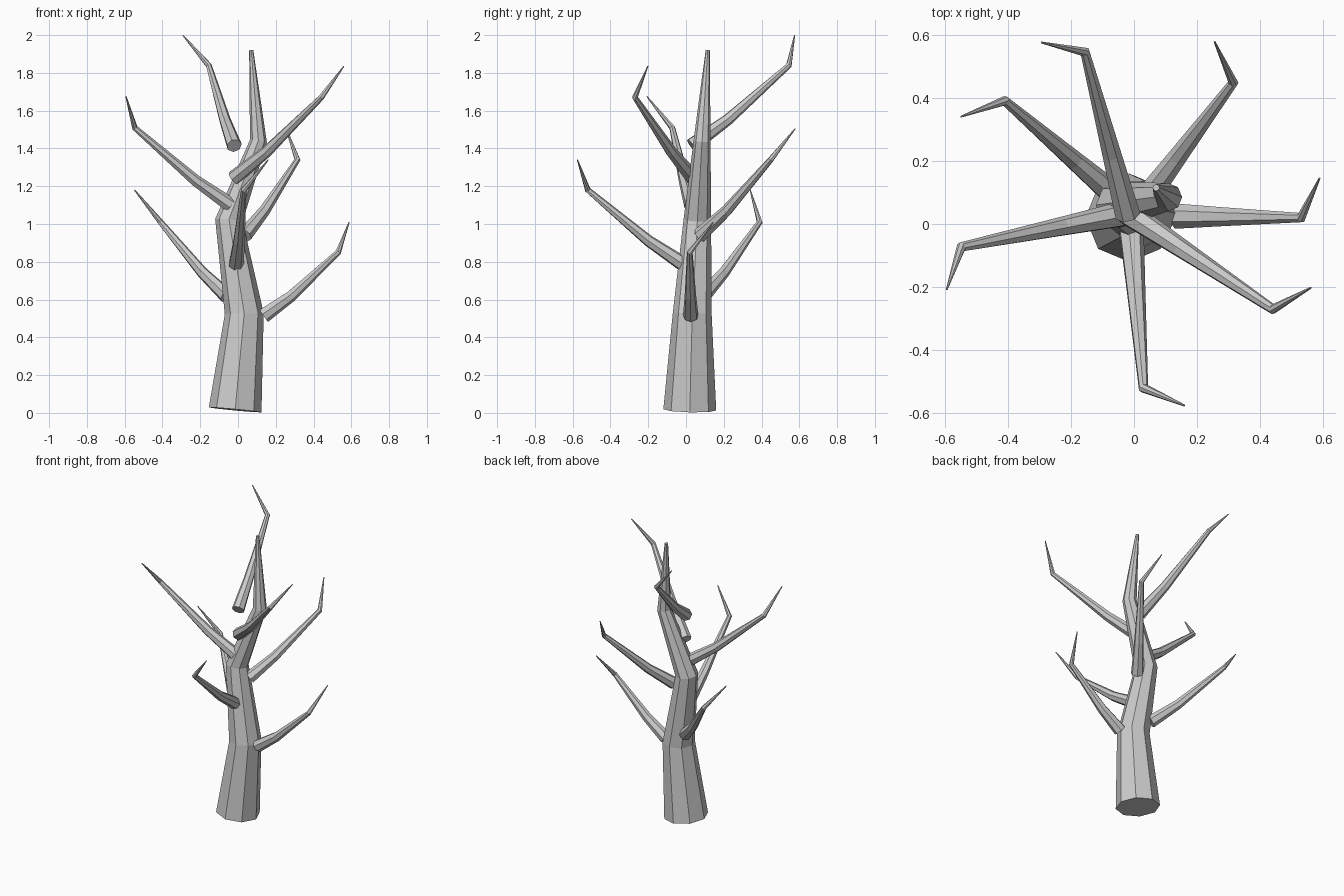
import bpy
import bmesh
from math import cos, sin, tau
from mathutils import Vector

if "Cube" in bpy.data.objects:
    bpy.data.objects.remove(bpy.data.objects["Cube"])


def limb(name, points, radii, sides):
    """Flat-faced tapering tube with capped ends along a bent path."""
    pts = [Vector(p) for p in points]
    bm = bmesh.new()
    rings = []
    for i, (p, r) in enumerate(zip(pts, radii)):
        before = (p - pts[i - 1]).normalized() if i else Vector()
        after = (pts[i + 1] - p).normalized() if i < len(pts) - 1 else Vector()
        turn = Vector((0, 0, 1)).rotation_difference((before + after).normalized())
        rings.append([bm.verts.new(p + turn @ Vector((r * cos(tau * k / sides),
                                                      r * sin(tau * k / sides), 0)))
                      for k in range(sides)])
    for a, b in zip(rings, rings[1:]):
        for k in range(sides):
            n = (k + 1) % sides
            bm.faces.new((a[k], a[n], b[n], b[k]))
    bm.faces.new(rings[0][::-1])
    bm.faces.new(rings[-1])
    mesh = bpy.data.meshes.new(name)
    bm.to_mesh(mesh)
    bm.free()
    obj = bpy.data.objects.new(name, mesh)
    bpy.context.collection.objects.link(obj)
    return obj


# Crooked trunk
limb("trunk",
     [(-0.015, 0.02, 0.016), (0.033, 0.033, 0.525), (-0.048, 0.06, 1.02),
      (0.108, 0.085, 1.44), (0.07, 0.115, 1.92)],
     [0.14, 0.103, 0.073, 0.045, 0.011], 8)

# Branches: root, elbow, tip
branches = [
    ((0.135, 0.025, 0.515), (0.53, 0.02, 0.85), (0.588, 0.145, 1.01)),
    ((-0.06, 0.09, 0.62), (-0.41, 0.39, 1.01), (-0.548, 0.34, 1.18)),
    ((-0.01, -0.01, 0.785), (0.03, -0.52, 1.18), (0.16, -0.575, 1.34)),
    ((0.035, 0.075, 0.94), (0.315, 0.448, 1.34), (0.255, 0.578, 1.505)),
    ((-0.04, 0.03, 1.10), (-0.547, -0.073, 1.51), (-0.593, -0.207, 1.675)),
    ((-0.02, 0.035, 1.245), (0.44, -0.27, 1.67), (0.56, -0.202, 1.835)),
    ((-0.02, 0.03, 1.415), (-0.155, 0.545, 1.84), (-0.293, 0.575, 2.0)),
]
for i, (root, elbow, tip) in enumerate(branches, 1):
    sag = Vector(root).lerp(Vector(elbow), 0.37) - Vector((0, 0, 0.02))
    limb(f"branch_{i}", [root, sag, elbow, tip], [0.041, 0.031, 0.016, 0.003], 7)
